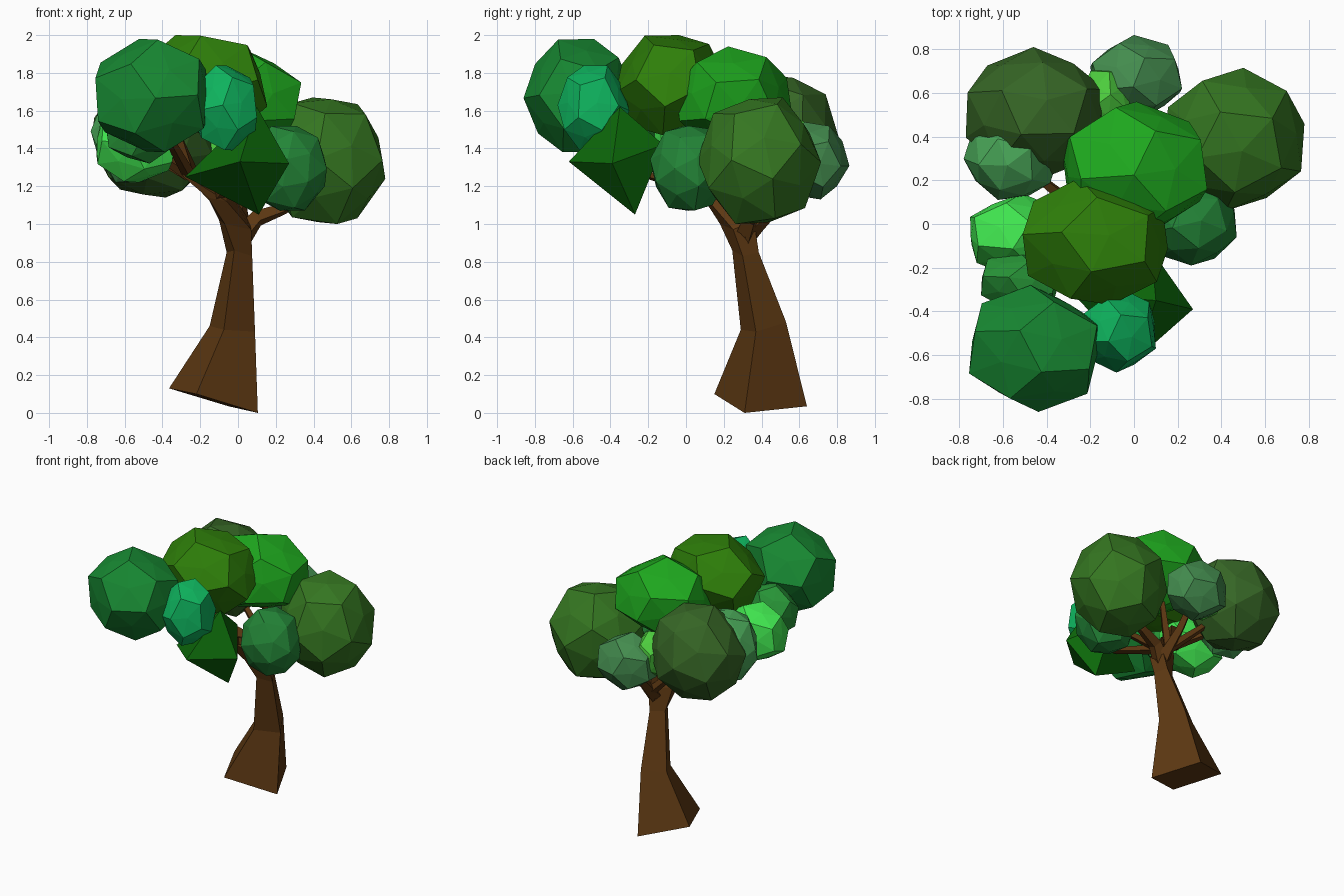
import bpy, bmesh, random, math
from mathutils import Vector, Euler

if "Cube" in bpy.data.objects:
    bpy.data.objects.remove(bpy.data.objects["Cube"])

random.seed(4)


def material(name, rgb):
    m = bpy.data.materials.new(name)
    m.diffuse_color = [(c / 255) ** 2.2 for c in rgb] + [1]
    m.use_nodes = True
    m.node_tree.nodes["Principled BSDF"].inputs["Base Color"].default_value = m.diffuse_color
    return m


def finish(bm, name, mat):
    bmesh.ops.recalc_face_normals(bm, faces=bm.faces)
    me = bpy.data.meshes.new(name)
    bm.to_mesh(me)
    bm.free()
    ob = bpy.data.objects.new(name, me)
    me.materials.append(mat)
    bpy.context.collection.objects.link(ob)
    return ob


def hull(points, name, mat):
    bm = bmesh.new()
    for p in points:
        bm.verts.new(p)
    bmesh.ops.convex_hull(bm, input=bm.verts)
    return finish(bm, name, mat)


def ball_points(apex):
    # dodecahedron corners plus raised pentagon centres
    bm = bmesh.new()
    bmesh.ops.create_icosphere(bm, subdivisions=1, radius=1)
    pts = [v.co.normalized() * apex for v in bm.verts]
    pts += [f.calc_center_median().normalized() for f in bm.faces]
    bm.free()
    return pts


def foliage(name, lo, hi, rgb, apex=0.93):
    # randomly turned faceted ball fitted to its bounds
    rot = Euler([random.uniform(0, 6.28) for _ in range(3)]).to_matrix()
    pts = [rot @ p for p in ball_points(apex)]
    out = [[0, 0, 0] for _ in pts]
    for i in range(3):
        a, b = min(p[i] for p in pts), max(p[i] for p in pts)
        for o, p in zip(out, pts):
            o[i] = lo[i] + (p[i] - a) / (b - a) * (hi[i] - lo[i])
    hull(out, name, material(name, rgb))


def loft(rings, name, mat):
    bm = bmesh.new()
    vs = [[bm.verts.new(p) for p in r] for r in rings]
    n = len(vs[0])
    for a, b in zip(vs, vs[1:]):
        for i in range(n):
            j = (i + 1) % n
            bm.faces.new((a[i], a[j], b[j], b[i]))
    bm.faces.new(vs[0])
    bm.faces.new(vs[-1])
    return finish(bm, name, mat)


def branch(name, path, r0, r1, mat):
    # square tapered limb along a path
    path = [Vector(p) for p in path]
    rings = []
    for i, p in enumerate(path):
        d = (path[min(i + 1, len(path) - 1)] - path[max(i - 1, 0)]).normalized()
        u = d.cross(Vector((0.3, 1, 0.1))).normalized()
        w = d.cross(u)
        r = r0 + (r1 - r0) * i / (len(path) - 1)
        rings.append([p + r * (math.cos(a) * u + math.sin(a) * w)
                      for a in (k * math.pi / 2 + 0.5 for k in range(4))])
    loft(rings, name, mat)


# trunk: tilted square foot narrowing, then leaning into the main limb
bark = material("bark", (92, 58, 25))
loft([[(-.365, .48, .13), (-.22, .15, .10), (.105, .31, 0), (-.05, .64, .035)],
      [(-.15, .44, .46), (-.075, .29, .44), (.09, .37, .43), (.0, .53, .48)],
      [(-.06, .33, .85), (-.02, .245, .86), (.075, .30, .83), (.03, .385, .85)],
      [(-.10, .30, 1.02), (-.07, .18, 1.0), (.07, .25, .97), (.06, .36, 1.02)],
      [(-.19, .18, 1.20), (-.16, .09, 1.14), (-.06, .12, 1.12), (-.06, .21, 1.20)],
      [(-.31, .09, 1.30), (-.29, .03, 1.25), (-.22, .05, 1.22), (-.22, .12, 1.30)],
      [(-.33, .05, 1.45), (-.33, .01, 1.44), (-.29, .01, 1.44), (-.29, .05, 1.45)]],
     "trunk", bark)

# smaller limbs and twigs
fork = (.02, .31, .93)
back = (.02, .38, 1.0)
bend = (-.11, .15, 1.15)
knot = (-.26, .07, 1.26)
branch("right_limb", [fork, (.10, .34, 1.03), (.24, .37, 1.08), (.45, .39, 1.2)], .06, .02, bark)
branch("back_limb", [fork, back, (.01, .50, 1.12), (.01, .65, 1.3)], .055, .02, bark)
for i, (start, end) in enumerate([
        (bend, (.03, -.33, 1.3)), (bend, (.22, .05, 1.25)), (knot, (-.5, -.04, 1.42)),
        (knot, (-.42, -.45, 1.55)), (knot, (-.52, .28, 1.4)), (back, (-.35, .46, 1.35)),
        (back, (.0, .28, 1.5))]):
    branch(f"twig_{i}", [start, end], .035, .018, bark)

# foliage clumps: low corner, high corner, colour
foliage("front_left_clump", (-.755, -.86, 1.38), (-.155, -.28, 1.98), (30, 137, 54), .84)
foliage("front_teal_clump", (-.23, -.68, 1.39), (.10, -.30, 1.84), (22, 180, 95), .84)
foliage("top_clump", (-.51, -.37, 1.47), (.155, .21, 2.0), (50, 127, 18), .84)
foliage("middle_clump", (-.33, -.06, 1.38), (.335, .56, 1.94), (35, 165, 35), .85)
foliage("right_clump", (.14, .06, 1.0), (.78, .715, 1.67), (56, 118, 38), .9)
foliage("front_right_clump", (.06, -.19, 1.07), (.47, .22, 1.52), (40, 132, 58), .93)
foliage("left_clump", (-.75, -.24, 1.22), (-.33, .14, 1.63), (66, 228, 80), .86)
foliage("left_small_clump", (-.70, -.40, 1.32), (-.34, -.12, 1.70), (44, 148, 58), .86)
foliage("back_left_clump", (-.77, .20, 1.14), (-.13, .81, 1.79), (57, 102, 42), .92)
foliage("left_pale_clump", (-.78, .11, 1.22), (-.34, .51, 1.72), (76, 168, 90), .93)
foliage("back_clump", (-.20, .475, 1.13), (.22, .865, 1.54), (70, 140, 80), .86)
foliage("back_small_clump", (-.26, .42, 1.22), (0, .71, 1.56), (78, 204, 64), .86)

# coarse pointed clump
hull([(.10, -.35, 1.62), (.11, -.27, 1.05), (.01, -.62, 1.33),
      (.27, -.39, 1.32), (-.28, -.32, 1.25), (.08, -.12, 1.42)],
     "pointed_clump", material("pointed_clump", (20, 104, 18)))
